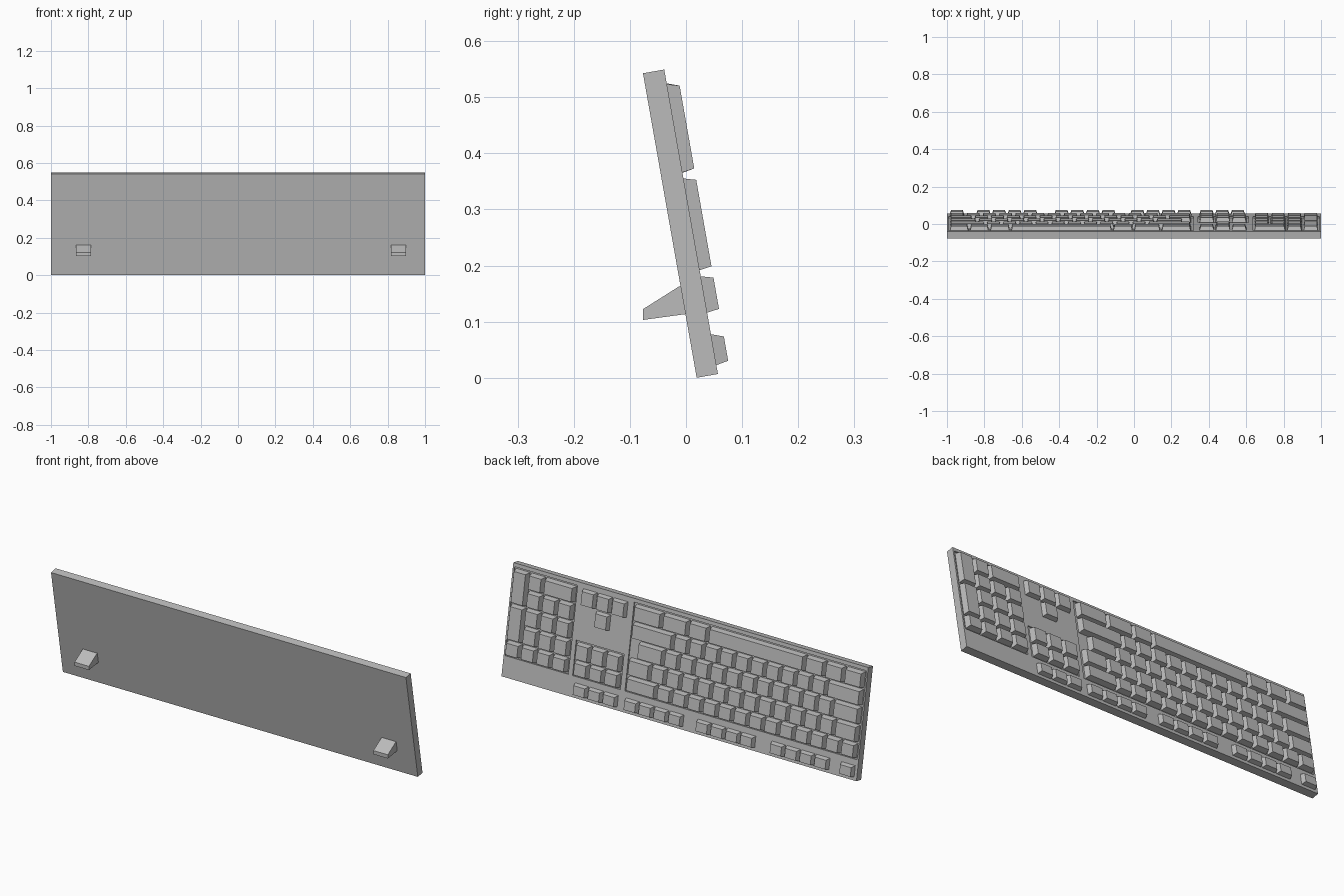
import bpy, bmesh, math
from mathutils import Vector

if "Cube" in bpy.data.objects:
    bpy.data.objects.remove(bpy.data.objects["Cube"])

grey = bpy.data.materials.new("plain_grey")
grey.use_nodes = True
COLOUR = (0.5, 0.5, 0.5, 1)
grey.diffuse_color = COLOUR
grey.node_tree.nodes["Principled BSDF"].inputs["Base Color"].default_value = COLOUR

# The board leans back: u runs up along it, v points out through the keys
TILT = math.radians(10)
THICK, LENGTH, WELL = 0.0385, 0.551, 0.006
GAP = 0.0085


def place(x, u, v):
    s, c = math.sin(TILT), math.cos(TILT)
    return Vector((x, 0.019 - s * u + c * v, c * u + s * v))


def add_block(bm, x0, x1, u0, u1, v0, v1, side=0, low=0, high=0):
    """Box on the board, its outer face optionally drawn in."""
    inner = [(x0, u0), (x1, u0), (x1, u1), (x0, u1)]
    outer = [(x0 + side, u0 + low), (x1 - side, u0 + low),
             (x1 - side, u1 - high), (x0 + side, u1 - high)]
    a = [bm.verts.new(place(x, u, v0)) for x, u in inner]
    b = [bm.verts.new(place(x, u, v1)) for x, u in outer]
    bm.faces.new(a)
    bm.faces.new(b)
    for i in range(4):
        j = (i + 1) % 4
        bm.faces.new((a[i], a[j], b[j], b[i]))


def finish(bm, name):
    bmesh.ops.recalc_face_normals(bm, faces=bm.faces)
    mesh = bpy.data.meshes.new(name)
    bm.to_mesh(mesh)
    bm.free()
    mesh.materials.append(grey)
    ob = bpy.data.objects.new(name, mesh)
    bpy.context.collection.objects.link(ob)
    return ob


def key_group(name, keys, base):
    """keys: list of (x0, x1, u0, u1)."""
    bm = bmesh.new()
    for x0, x1, u0, u1 in keys:
        add_block(bm, x0, x1, u0, u1, base, 0.0605, 0.007, 0.004, 0.008)
    return finish(bm, name)


# Case with shallow wells under the key blocks
bm = bmesh.new()
add_block(bm, -1, 1, 0, LENGTH, 0, THICK)
case = finish(bm, "case")
bm = bmesh.new()
for x0, x1, u1 in ((-0.992, 0.317, 0.533), (0.343, 0.612, 0.274), (0.636, 0.992, 0.533)):
    add_block(bm, x0, x1, 0.102, u1, THICK - WELL, THICK + 0.05)
cutter = finish(bm, "well_cutter")
cutter.hide_render = True
cut = case.modifiers.new("wells", 'BOOLEAN')
cut.operation, cut.solver, cut.object = 'DIFFERENCE', 'EXACT', cutter
bpy.context.view_layer.objects.active = case
bpy.ops.object.modifier_apply(modifier=cut.name)
bpy.data.objects.remove(cutter)

# Row edges along the board, from the number row up to the space bar row
ROWS = [0.110, 0.187, 0.2755, 0.364, 0.449, 0.5345]


def span(first, last):
    return ROWS[first], ROWS[last + 1] - GAP


# Main typing block, each row as key widths in units
UNIT, LEFT = 0.0865, -0.985
widths = {
    "number_row": [1] * 13 + [2],
    "upper_letter_row": [1.5] + [1] * 12 + [1.5],
    "home_row": [1.75] + [1] * 11 + [1.75],
    "lower_letter_row": [2.25] + [1] * 10 + [2.75],
    "space_bar_row": [1.25, 1.25, 1.3, 6.3, 1.3, 1.7, 1.9],
}
for r, (name, row) in enumerate(widths.items()):
    x, keys = LEFT, []
    for w in row:
        keys.append((x, x + w * UNIT - GAP, *span(r, r)))
        x += w * UNIT
    key_group(name, keys, THICK - WELL)

# Function row: escape, three groups of four, and three system keys
starts = [LEFT]
for first, count in ((-0.843, 4), (-0.425, 4), (-0.02, 4), (0.35, 3)):
    starts += [first + i * 0.0835 for i in range(count)]
key_group("function_row", [(x, x + 0.076, 0.016, 0.072) for x in starts], THICK)

# Navigation keys and arrows
NAV = [0.35 + i * 0.0865 for i in range(3)]
key_group("navigation_keys",
          [(x, x + 0.078, *span(r, r)) for r in (0, 1) for x in NAV], THICK - WELL)
key_group("arrow_keys",
          [(x, x + 0.078, *span(4, 4)) for x in NAV]
          + [(NAV[1], NAV[1] + 0.078, *span(3, 3))], THICK)

# Number pad with two tall keys and a wide zero
PAD = [0.643 + i * 0.0875 for i in range(4)]
W = 0.079
pad = [(x, x + W, *span(r, r)) for r in range(4) for x in PAD[:3]]
pad += [(PAD[0], PAD[1] + W, *span(4, 4)), (PAD[2], PAD[2] + W, *span(4, 4))]
pad += [(PAD[3], PAD[3] + W, *span(a, b)) for a, b in ((0, 0), (1, 2), (3, 4))]
key_group("number_pad", pad, THICK - WELL)

# Wedge feet on the underside
PROFILE = [(-0.077, 0.103), (-0.077, 0.122), (-0.012, 0.163), (0.004, 0.163), (0.004, 0.114)]
for name, x0 in (("right_foot", -0.867), ("left_foot", 0.817)):
    bm = bmesh.new()
    face = bm.faces.new([bm.verts.new((x0, y, z)) for y, z in PROFILE])
    out = bmesh.ops.extrude_face_region(bm, geom=[face])
    moved = [g for g in out["geom"] if isinstance(g, bmesh.types.BMVert)]
    bmesh.ops.translate(bm, verts=moved, vec=(0.081, 0, 0))
    finish(bm, name)
